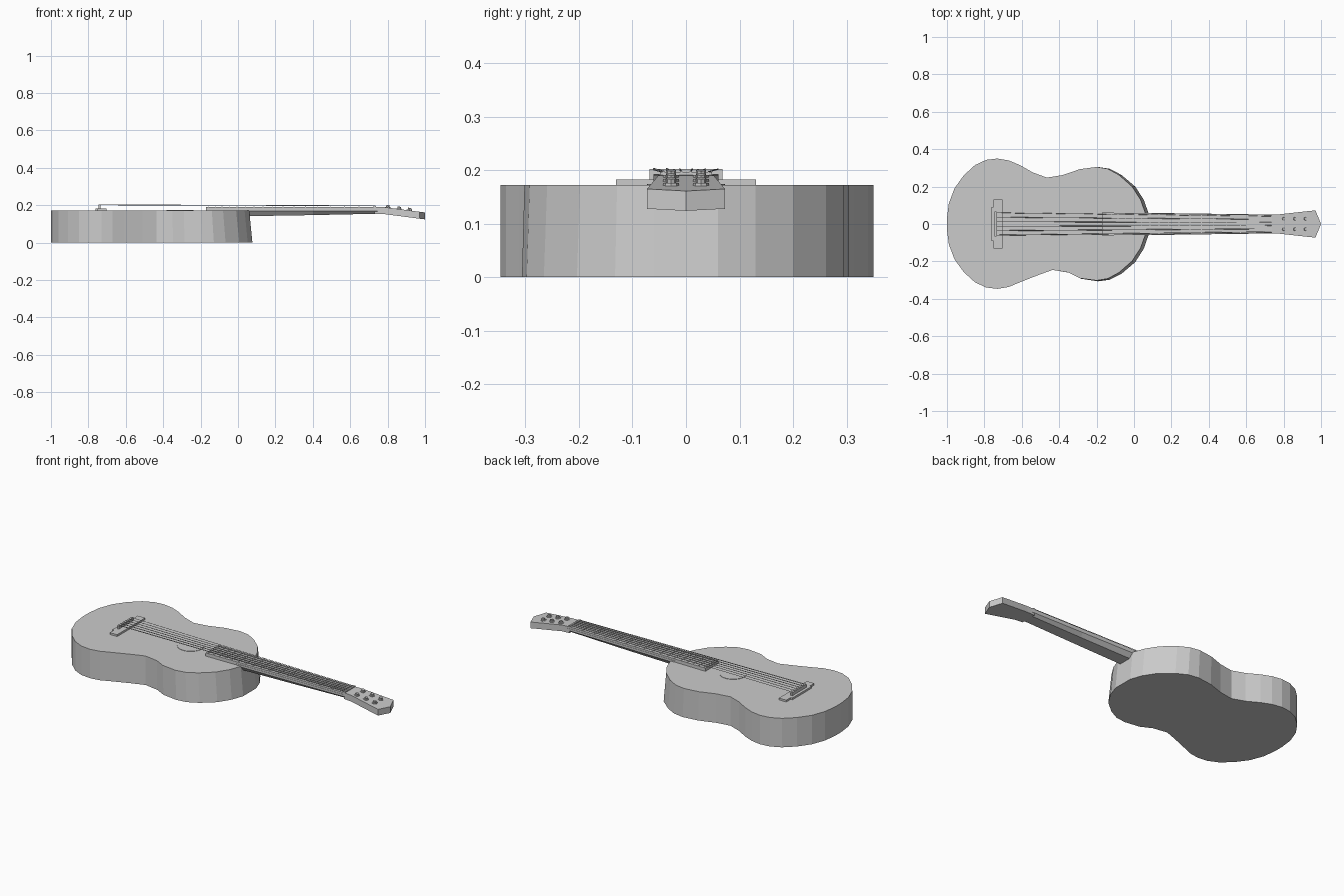
import bpy, bmesh, math
from mathutils import Vector

cube = bpy.data.objects.get("Cube")
if cube:
    bpy.data.objects.remove(cube, do_unlink=True)

grey = bpy.data.materials.new("plain_grey")
grey.use_nodes = True
grey.diffuse_color = (0.6, 0.6, 0.6, 1)
grey.node_tree.nodes["Principled BSDF"].inputs["Base Color"].default_value = (0.6, 0.6, 0.6, 1)


def loft(name, rings):
    """Skin a closed solid through rings that have equal point counts."""
    bm = bmesh.new()
    loops = [[bm.verts.new(p) for p in ring] for ring in rings]
    n = len(loops[0])
    for a, b in zip(loops, loops[1:]):
        for i in range(n):
            j = (i + 1) % n
            bm.faces.new((a[i], a[j], b[j], b[i]))
    bm.faces.new(loops[0][::-1])
    bm.faces.new(loops[-1])
    bmesh.ops.recalc_face_normals(bm, faces=bm.faces)
    mesh = bpy.data.meshes.new(name)
    bm.to_mesh(mesh)
    bm.free()
    mesh.materials.append(grey)
    obj = bpy.data.objects.new(name, mesh)
    bpy.context.collection.objects.link(obj)
    return obj


def box(name, x0, x1, half, z0, z1):
    corners = [(x0, -half), (x1, -half), (x1, half), (x0, half)]
    return loft(name, [[(x, y, z) for x, y in corners] for z in (z0, z1)])


def rod(name, start, end, radius, sides):
    start, end = Vector(start), Vector(end)
    turn = (end - start).to_track_quat('Z', 'Y')
    circle = [turn @ Vector((radius * math.cos(t), radius * math.sin(t), 0))
              for t in (2 * math.pi * i / sides for i in range(sides))]
    return loft(name, [[c + p for c in circle] for p in (start, end)])


# Body: figure-eight outline, flaring slightly at the bottom near the neck
TOP = 0.172
back_edge = [(-1, 0.03), (-0.99, 0.11), (-0.96, 0.19), (-0.91, 0.26), (-0.85, 0.315),
             (-0.79, 0.343), (-0.73, 0.35), (-0.67, 0.34), (-0.61, 0.315), (-0.54, 0.275),
             (-0.465, 0.248), (-0.38, 0.262), (-0.29, 0.293), (-0.2, 0.305), (-0.14, 0.295),
             (-0.08, 0.262), (-0.01, 0.2), (0.035, 0.13), (0.06, 0.06)]
front_edge = [(x + (0.03 if -0.56 < x < -0.35 else 0), -y * 0.99) for x, y in back_edge]
outline = back_edge + front_edge[::-1]


def flare(x, y):
    t = max(0, min(1, (x + 0.4) / 0.4))
    return (x + 0.017 * t, y * (1 + 0.03 * t) if y < 0 else y, 0)


loft("body", [[flare(x, y) for x, y in outline], [(x, y, TOP) for x, y in outline]])

# Sound hole disc
rod("sound_hole", (-0.31, 0, TOP - 0.01), (-0.31, 0, TOP + 0.002), 0.073, 32)

# Bridge with tie block and saddle
box("bridge", -0.75, -0.702, 0.131, TOP - 0.005, 0.183)
box("tie_block", -0.761, -0.745, 0.09, TOP - 0.005, 0.183)
box("saddle", -0.745, -0.735, 0.068, 0.18, 0.202)

# Neck with a bevelled underside
def neck_ring(x, w, bottom):
    return [(x, -w, 0.18), (x, w, 0.18), (x, w, 0.168), (x, w * 0.65, bottom),
            (x, -w * 0.65, bottom), (x, -w, 0.168)]


loft("neck", [neck_ring(0.03, 0.06, 0.141), neck_ring(0.4, 0.055, 0.147),
              neck_ring(0.77, 0.05, 0.155)])


def half_width(x):
    return 0.061 - 0.012 * (x + 0.17) / 0.9


# Fretboard, frets and nut
ends = (-0.17, 0.73)
loft("fretboard", [[(x, s * half_width(x), z) for s, z in
                    ((-1, 0.168), (1, 0.168), (1, 0.191), (-1, 0.191))] for x in ends])
for i in range(1, 20):
    x = 0.73 - 1.47 * (1 - 2 ** (-i / 12))
    if x > -0.165:
        box("fret", x - 0.002, x + 0.002, half_width(x), 0.19, 0.193)
box("nut", 0.725, 0.737, 0.049, 0.175, 0.197)

# Headstock: pointed slab tilted back
head_outline = [(0.73, -0.049), (0.78, -0.052), (0.97, -0.073), (1, 0), (0.97, 0.073), (0.78, 0.052), (0.73, 0.049)]


def head_top(x):
    return 0.191 - 0.13 * max(0, x - 0.77)


loft("headstock", [[(x, y, head_top(x) - drop) for x, y in head_outline]
                   for drop in (0.037, 0)])

# Tuning posts with collars, three on each side
for side in (-1, 1):
    for x in (0.8, 0.86, 0.916):
        y, z = side * 0.028, head_top(x)
        rod("post_collar", (x, y, z - 0.004), (x, y, z + 0.004), 0.015, 8)
        rod("tuning_post", (x, y, z), (x + 0.003, y, z + 0.013), 0.009, 8)

# Strings
for i in range(6):
    t = (i - 2.5) / 2.5
    rod("string", (-0.745, t * 0.06, 0.202), (0.735, t * 0.042, 0.197), 0.0022 - 0.0002 * i, 6)
